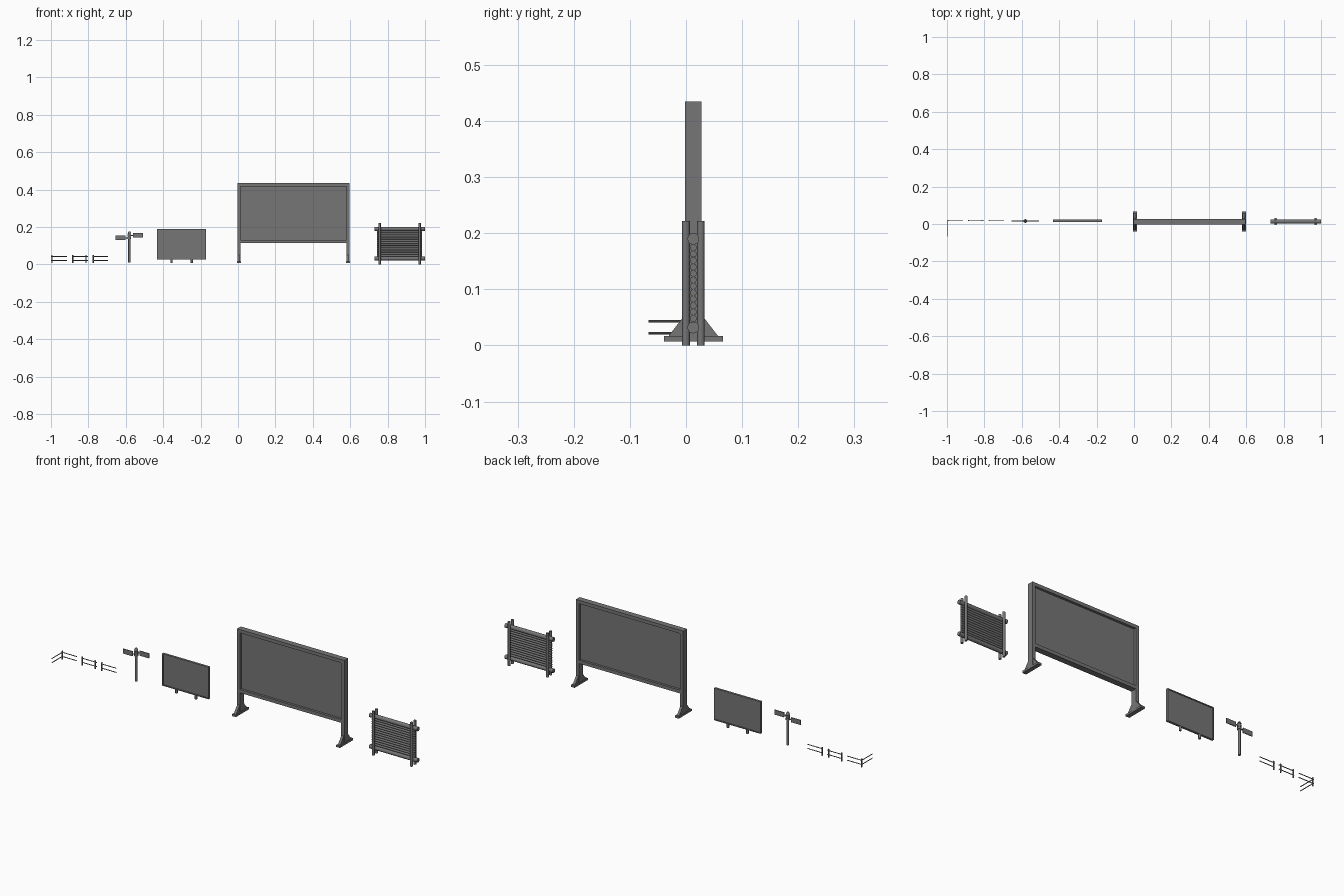
import bpy, bmesh
from mathutils import Matrix, Vector

cube = bpy.data.objects.get("Cube")
if cube:
    bpy.data.objects.remove(cube, do_unlink=True)

grey = bpy.data.materials.new("dark_grey")
grey.use_nodes = True
colour = (0.18, 0.18, 0.18, 1)
grey.diffuse_color = colour
grey.node_tree.nodes["Principled BSDF"].inputs["Base Color"].default_value = colour


def finish(bm, name):
    bmesh.ops.recalc_face_normals(bm, faces=bm.faces)
    mesh = bpy.data.meshes.new(name)
    bm.to_mesh(mesh)
    bm.free()
    mesh.materials.append(grey)
    obj = bpy.data.objects.new(name, mesh)
    bpy.context.collection.objects.link(obj)
    return obj


def box(name, x0, x1, y0, y1, z0, z1):
    bm = bmesh.new()
    centre = Vector((x0 + x1, y0 + y1, z0 + z1)) / 2
    size = Matrix.Diagonal((x1 - x0, y1 - y0, z1 - z0, 1))
    bmesh.ops.create_cube(bm, size=1, matrix=Matrix.Translation(centre) @ size)
    return finish(bm, name)


def rod(name, start, end, radius, sides=12, tip=None):
    bm = bmesh.new()
    a, b = Vector(start), Vector(end)
    turn = (b - a).to_track_quat('Z', 'Y').to_matrix().to_4x4()
    bmesh.ops.create_cone(bm, cap_ends=True, segments=sides, radius1=radius,
                          radius2=radius if tip is None else tip, depth=(b - a).length,
                          matrix=Matrix.Translation((a + b) / 2) @ turn)
    obj = finish(bm, name)
    obj.data.shade_smooth()
    obj.data.set_sharp_from_angle(angle=0.7)
    return obj


def prism(name, profile, x0, x1):
    # y-z outline extruded along x
    bm = bmesh.new()
    face = bm.faces.new([bm.verts.new((x0, y, z)) for y, z in profile])
    out = bmesh.ops.extrude_face_region(bm, geom=[face])
    bmesh.ops.translate(bm, vec=(x1 - x0, 0, 0),
                        verts=[v for v in out["geom"] if isinstance(v, bmesh.types.BMVert)])
    return finish(bm, name)


def framed_panel(name, x0, x1, y0, y1, z0, z1, rim, recess):
    box(name + "_panel", x0 + rim, x1 - rim, y0 + recess, y1 - recess, z0 + rim, z1 - rim)
    box(name + "_top_rail", x0 + rim, x1 - rim, y0, y1, z1 - rim, z1)
    box(name + "_bottom_rail", x0 + rim, x1 - rim, y0, y1, z0, z0 + rim)
    for a in (x0, x1 - rim):
        box(name + "_side_rail", a, a + rim, y0, y1, z0, z1)


# Large billboard with legs, feet and braces
framed_panel("billboard", -0.004, 0.596, -0.002, 0.028, 0.115, 0.435, 0.017, 0.012)
for x in (-0.004, 0.579):
    box("billboard_leg", x, x + 0.017, -0.002, 0.028, 0.007, 0.115)
    box("billboard_foot", x - 0.002, x + 0.019, -0.039, 0.066, 0.007, 0.017)
    prism("billboard_brace", [(-0.031, 0.017), (0.057, 0.017), (0.03, 0.052), (-0.004, 0.052)],
          x + 0.002, x + 0.015)

# Small board on two stubs
framed_panel("small_board", -0.432, -0.172, 0.011, 0.023, 0.028, 0.19, 0.005, 0.003)
for x in (-0.356, -0.247):
    rod("small_board_stub", (x, 0.017, 0.008), (x, 0.017, 0.03), 0.006)

# Signpost with two boards on collars
px, py = -0.581, 0.016
rod("sign_post", (px, py, 0.01), (px, py, 0.167), 0.0065)
rod("sign_post_cap", (px, py, 0.167), (px, py, 0.177), 0.0095, tip=0.004)
for z, x0, x1 in ((0.142, -0.654, -0.601), (0.156, -0.561, -0.508)):
    rod("sign_collar", (px, py, z - 0.005), (px, py, z + 0.005), 0.01)
    rod("sign_arm", (px, py, z), (x0 if x0 > px else x1, py, z), 0.003, 8)
    box("sign_board", x0, x1, py - 0.002, py + 0.002, z - 0.012, z + 0.012)

# Log screen: paired posts clamping a stack of rails
ly = 0.013
for x in (0.757, 0.971):
    for y in (0, 0.0265):
        rod("screen_post", (x, y, 0), (x, y, 0.222), 0.0068)
for z in (0.032, 0.19):
    rod("screen_main_log", (0.73, ly, z), (1.0, ly, z), 0.0105)
for i in range(12):
    z = 0.048 + i * 0.0115
    rod("screen_thin_log", (0.743, ly, z), (0.985, ly, z), 0.006, 10)

# Low fence: three straight sections and a return at the corner
fy = 0.018
for x0, x1 in ((-1.0, -0.915), (-0.888, -0.803), (-0.779, -0.694)):
    for z in (0.022, 0.043):
        rod("fence_rail", (x0, fy, z), (x1, fy, z), 0.002, 8)
for z in (0.022, 0.043):
    rod("fence_return_rail", (-0.996, -0.067, z), (-0.996, fy, z), 0.002, 8)
for x in (-0.995, -0.884, -0.812, -0.774):
    rod("fence_post", (x, fy, 0.008), (x, fy, 0.051), 0.0032, 8)
